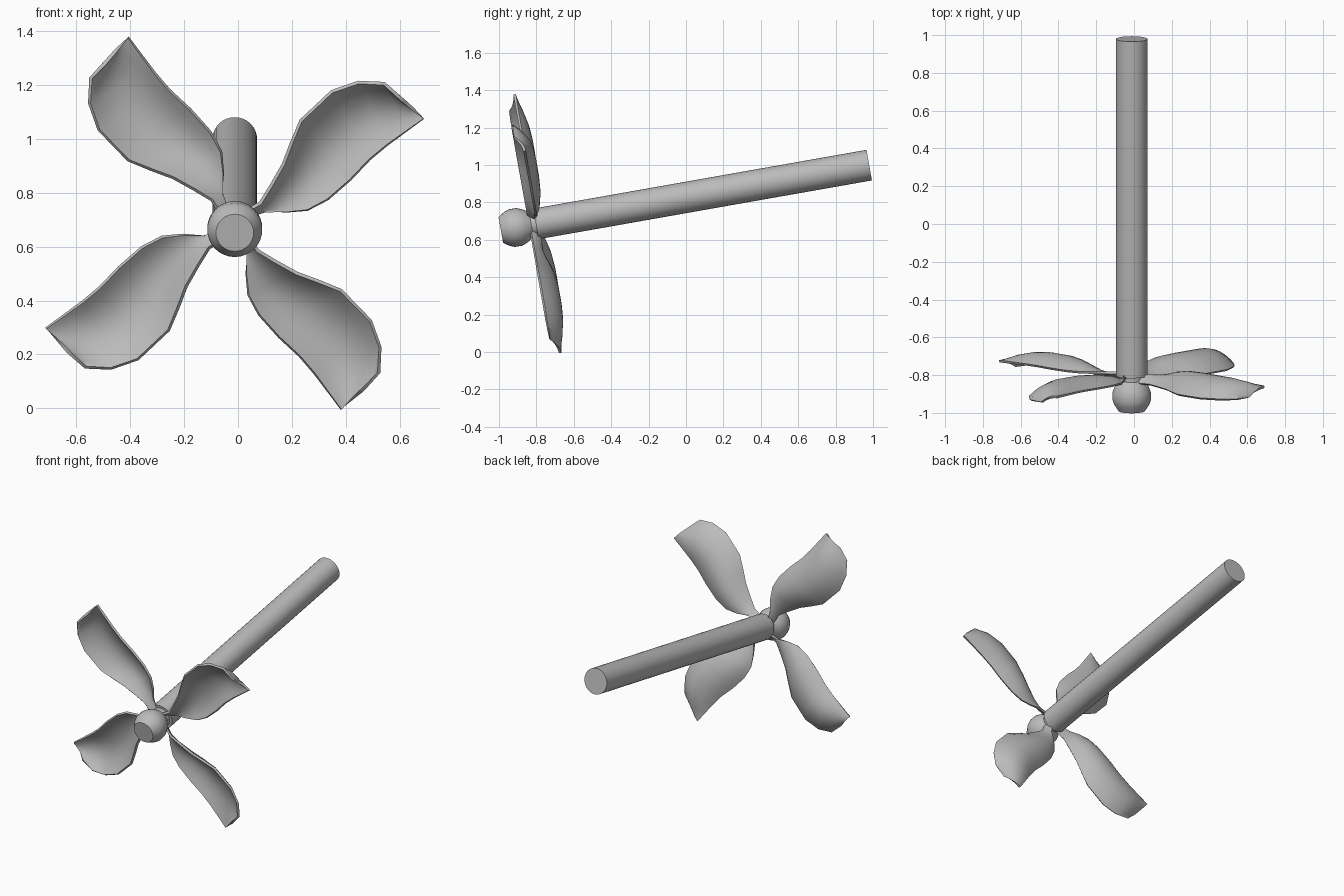
import bpy, bmesh, math
from mathutils import Matrix, Vector

cube = bpy.data.objects.get("Cube")
if cube:
    bpy.data.objects.remove(cube)

# One grey metal for everything
metal = bpy.data.materials.new("grey_metal")
metal.use_nodes = True
GREY = (0.5, 0.5, 0.5, 1)
metal.diffuse_color = GREY
metal.node_tree.nodes["Principled BSDF"].inputs["Base Color"].default_value = GREY

# Shaft frame: local y runs backwards along the axis, starting at the nose
FRAME = Matrix.Translation((-0.012, -0.99, 0.652)) @ Matrix.Rotation(math.radians(10), 4, 'X')


def finish(bm, name, angle, spin=0.0):
    bmesh.ops.recalc_face_normals(bm, faces=bm.faces)
    mesh = bpy.data.meshes.new(name)
    bm.to_mesh(mesh)
    bm.free()
    mesh.materials.append(metal)
    obj = bpy.data.objects.new(name, mesh)
    bpy.context.collection.objects.link(obj)
    obj.matrix_world = FRAME @ Matrix.Rotation(spin, 4, 'Y')
    bpy.ops.object.select_all(action='DESELECT')
    obj.select_set(True)
    bpy.context.view_layer.objects.active = obj
    bpy.ops.object.shade_smooth_by_angle(angle=math.radians(angle))
    return obj


def lathe(name, profile, sides=32):
    """Closed solid of revolution from (distance along axis, radius) pairs."""
    bm = bmesh.new()
    rings = []
    for t, r in profile:
        angles = [math.tau * i / sides for i in range(sides)]
        rings.append([bm.verts.new((r * math.cos(a), t, r * math.sin(a))) for a in angles])
    for low, high in zip(rings, rings[1:]):
        for i in range(sides):
            j = (i + 1) % sides
            bm.faces.new((low[i], low[j], high[j], high[i]))
    bm.faces.new(rings[0])
    bm.faces.new(rings[-1])
    return finish(bm, name, 35)


# Shaft, rounded hub and the neck that carries the blades
lathe("shaft", [(0.19, 0.083), (2.0, 0.083)])
lathe("hub", [(0, 0.07), (0.035, 0.093), (0.06, 0.102), (0.1, 0.102), (0.135, 0.088), (0.165, 0.066)])
lathe("neck", [(0.15, 0.064), (0.2, 0.064)])

# Blade stations: leading edge (x, z), trailing edge (x, z), depth of the cup
STATIONS = [
    ((0.035, 0.05), (0.06, 0.03), 0.0),
    ((0.095, 0.085), (0.112, 0.045), 0.005),
    ((0.135, 0.15), (0.19, 0.042), 0.02),
    ((0.18, 0.23), (0.27, 0.05), 0.045),
    ((0.21, 0.31), (0.345, 0.09), 0.06),
    ((0.245, 0.395), (0.43, 0.165), 0.066),
    ((0.36, 0.505), (0.50, 0.24), 0.066),
    ((0.46, 0.54), (0.565, 0.295), 0.06),
    ((0.555, 0.535), (0.64, 0.35), 0.04),
    ((0.62, 0.475), (0.702, 0.395), 0.01),
]
ROOT = 0.18
LEAD, TRAIL = -0.024, 0.018
ACROSS = 10


def blade(name, spin):
    bm = bmesh.new()
    rows = []
    for lead, trail, cup in STATIONS:
        row = []
        for i in range(ACROSS + 1):
            s = i / ACROSS
            x, z = Vector(lead).lerp(Vector(trail), s)
            depth = LEAD + (TRAIL - LEAD) * s + cup * 4 * s * (1 - s)
            row.append(bm.verts.new((x, ROOT + depth, z)))
        rows.append(row)
    for a, b in zip(rows, rows[1:]):
        for i in range(ACROSS):
            bm.faces.new((a[i], a[i + 1], b[i + 1], b[i]))
    obj = finish(bm, name, 40, spin)
    # Thin even sheet, sharp around the rim
    thick = obj.modifiers.new("thickness", 'SOLIDIFY')
    thick.thickness = 0.014
    thick.offset = 0
    bpy.ops.object.modifier_apply(modifier=thick.name)
    bpy.ops.object.shade_smooth_by_angle(angle=math.radians(40))


for k, side in enumerate(("upper_left", "lower_left", "lower_right", "upper_right")):
    blade(side + "_blade", k * math.pi / 2)
